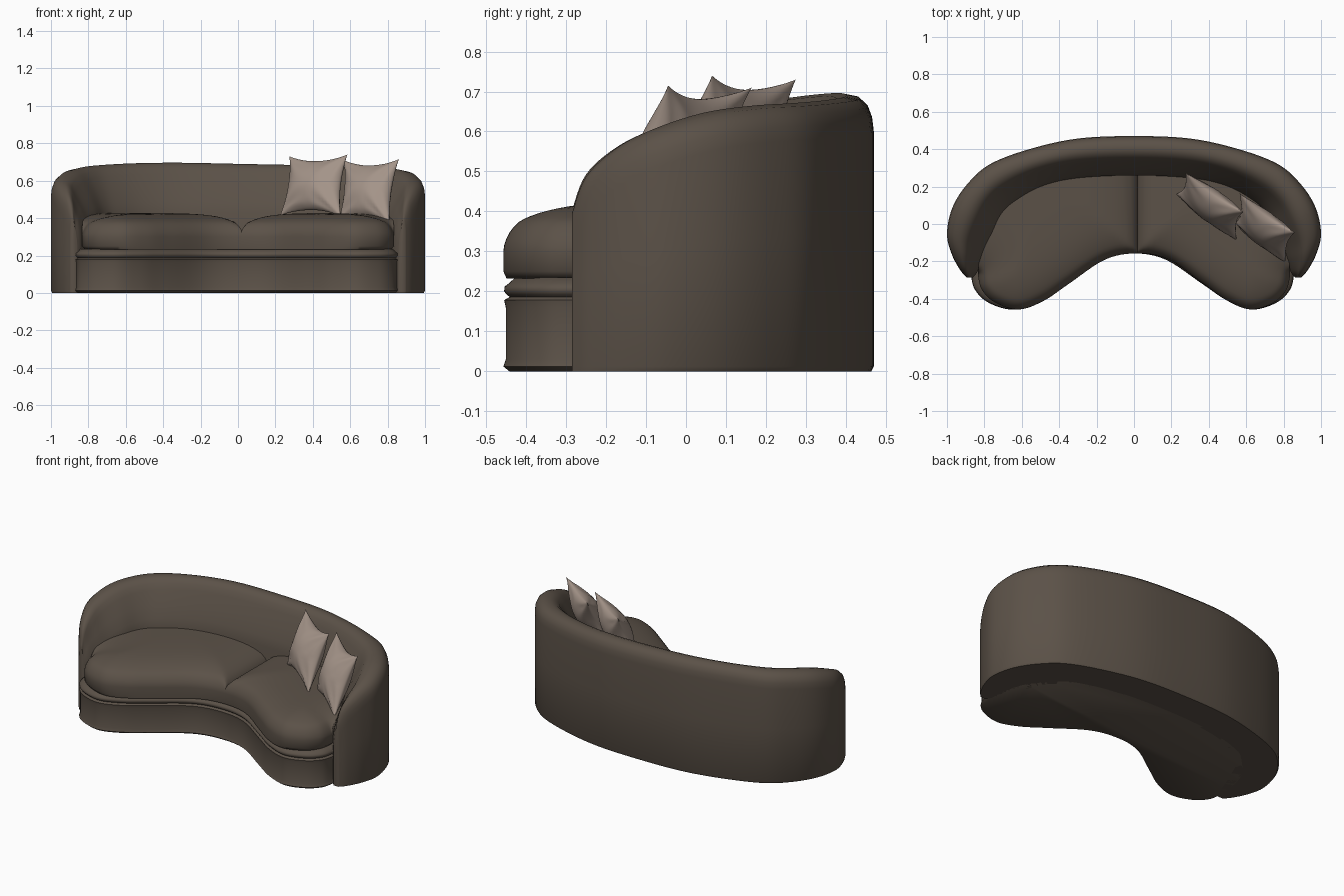
import bpy, bmesh, math
from mathutils import Vector

cube = bpy.data.objects.get("Cube")
if cube:
    bpy.data.objects.remove(cube)


def material(name, rgb):
    m = bpy.data.materials.new(name)
    m.use_nodes = True
    m.diffuse_color = (*rgb, 1)
    m.node_tree.nodes["Principled BSDF"].inputs["Base Color"].default_value = (*rgb, 1)
    return m


fabric = material("brown fabric", (0.105, 0.083, 0.064))
linen = material("beige linen", (0.37, 0.295, 0.248))


def finish(bm, name, mat, angle=50):
    bmesh.ops.remove_doubles(bm, verts=bm.verts, dist=0.0005)
    bmesh.ops.recalc_face_normals(bm, faces=bm.faces)
    me = bpy.data.meshes.new(name)
    bm.to_mesh(me)
    bm.free()
    ob = bpy.data.objects.new(name, me)
    bpy.context.collection.objects.link(ob)
    me.materials.append(mat)
    bpy.ops.object.select_all(action="DESELECT")
    ob.select_set(True)
    bpy.context.view_layer.objects.active = ob
    bpy.ops.object.shade_smooth_by_angle(angle=math.radians(angle))
    return ob


def spline(pts, n=6):
    """Smooth half curve that starts on the mirror plane x = 0."""
    flip = [-1 if i in (0, 2) else 1 for i in range(len(pts[0]))]
    ext = [tuple(a * f for a, f in zip(pts[1], flip))] + list(pts) + [pts[-1]]
    out = []
    for i in range(1, len(pts)):
        for k in range(n):
            t = k / n
            out.append(tuple(
                b + t / 2 * (c - a + t * (2*a - 5*b + 4*c - d + t * (3*(b - c) + d - a)))
                for a, b, c, d in zip(*ext[i - 1:i + 3])))
    return out + [tuple(pts[-1])]


def loft(rings, name, mat):
    """Join closed rings of equal size and cap both ends."""
    bm = bmesh.new()
    rows = [[bm.verts.new(p) for p in r] for r in rings]
    n = len(rows[0])
    for a, b in zip(rows, rows[1:]):
        for i in range(n):
            j = (i + 1) % n
            bm.faces.new((a[i], a[j], b[j], b[i]))
    bm.faces.new(rows[0])
    bm.faces.new(rows[-1])
    return finish(bm, name, mat)


def offset(loop, dist):
    """Move a clockwise or counter-clockwise 2D loop inward."""
    n = len(loop)
    area = sum(loop[i - 1].cross(loop[i]) for i in range(n))
    out = []
    for i, p in enumerate(loop):
        t = (loop[(i + 1) % n] - loop[i - 1]).normalized()
        out.append(p + Vector((-t.y, t.x)) * math.copysign(dist, area))
    return out


# Seat half outline: front edge and hidden back edge, centre to tip
front = spline([(0, -.157), (.17, -.19), (.36, -.32), (.49, -.41),
                (.62, -.457), (.745, -.42), (.815, -.35), (.835, -.27)])
back = spline([(0, .29), (.25, .28), (.42, .25), (.6, .19),
               (.7, .1), (.78, 0), (.82, -.12), (.835, -.27)])

# Base with a welt around its top
half = [Vector((x * 1.035, y)) for x, y in front + back[-2::-1]]
outline = half + [Vector((-p.x, p.y)) for p in half[-2:0:-1]]
base_profile = [(.015, 0), (0, .012), (-.006, .03), (-.006, .16), (.002, .178),
                (.016, .186), (.008, .192), (.002, .2), (.003, .212), (.014, .22), (.03, .235)]
loft([[(p.x - .008, p.y, z) for p in offset(outline, d)] for d, z in base_profile],
     "seat_base", fabric)


# Two crowned seat cushions
def cushion(side, name, rows=22):
    edge = [Vector(p) for p in front]

    def height(p):
        d = min((p - a).length if (b - a).length == 0 else
                (p - (a + (b - a) * max(0, min(1, (p - a).dot(b - a) / (b - a).length_squared)))).length
                for a, b in zip(edge, edge[1:]))
        d = min(d, p.x + .008)
        lip = math.sqrt(1 - (1 - min(d / .05, 1)) ** 2)
        return .30 + .05 * lip + .078 * (1 - math.exp(-d / .1))

    bm = bmesh.new()
    grid = []
    stations = list(zip(front, back))
    # Extra columns next to the split round it off
    extra = [tuple(tuple(a + (b - a) * f for a, b in zip(p, q))
                   for p, q in zip(stations[0], stations[1])) for f in (.15, .4)]
    for f, b in stations[:1] + extra + stations[1:]:
        f, b = Vector(f), Vector(b)
        col = []
        for k in range(rows + 1):
            p = f.lerp(b, (k / rows) ** 1.8)
            x = side * p.x + .02 * (1 - p.x / .84)
            col.append(bm.verts.new((x, p.y, height(p))))
        grid.append(col)
    for a, b in zip(grid, grid[1:]):
        for k in range(rows):
            bm.faces.new((a[k], a[k + 1], b[k + 1], b[k]))
    bmesh.ops.remove_doubles(bm, verts=bm.verts, dist=.0005)
    # Side walls and the tucked lower edge
    for z, s in ((.25, 1), (.232, .98)):
        rim = [e for e in bm.edges if e.is_boundary]
        new = bmesh.ops.extrude_edge_only(bm, edges=rim)["geom"]
        for v in new:
            if isinstance(v, bmesh.types.BMVert):
                v.co = (v.co.x * s, (v.co.y + .05) * s - .05, z)
    bmesh.ops.holes_fill(bm, edges=[e for e in bm.edges if e.is_boundary], sides=0)
    finish(bm, name, fabric, 60)


cushion(1, "left_seat_cushion")
cushion(-1, "right_seat_cushion")

# Wraparound back and arms: outer x, y, inner x, y, height
stations = spline([(0, .47, 0, .26, .69), (.3, .457, .31, .245, .69), (.56, .40, .5, .2, .685),
                   (.77, .32, .64, .12, .677), (.89, .215, .71, .05, .668),
                   (.97, .09, .755, -.05, .648), (1, -.05, .79, -.13, .608),
                   (.975, -.16, .815, -.2, .56), (.93, -.245, .84, -.26, .49),
                   (.895, -.285, .86, -.285, .40)])
stations = [(-a, b, -c, d, h) for a, b, c, d, h in stations[:0:-1]] + stations


def section(ox, oy, ix, iy, h):
    h -= .022 * ox * (1 - ox * ox)
    profile = [(.03, 0), (0, .012), (0, h * .5), (0, h - .09), (.02, h - .055), (.07, h - .027),
               (.17, h - .007), (.33, h), (.45, h - .008), (.55, h - .028), (.63, h - .06),
               (.8, h * .8), (.93, h * .7), (1, h * .62), (1, 0)]
    return [(ox + (ix - ox) * f, oy + (iy - oy) * f, z) for f, z in profile]


loft([section(*s) for s in stations], "back_and_arms", fabric)


# Scatter pillows, spanned between four corners
def pillow(name, tl, tr, br, bl, thick=.075, n=28):
    tl, tr, br, bl = map(Vector, (tl, tr, br, bl))
    normal = (tr - tl).cross(tl - bl).normalized()
    bm = bmesh.new()
    for sign in (1, -1):
        grid = []
        for i in range(n + 1):
            row = []
            for j in range(n + 1):
                s, t = (math.sin((k / n - .5) * math.pi) for k in (i, j))
                fill = (1 - s * s) * (1 - t * t)
                # Creases fan out from the corners
                fan = math.atan2(1.1 - abs(t), 1.1 - abs(s))
                crease = .006 * math.sin(9 * fan + 2 * s + t) * abs(s * t) ** .5 * min(1, fill * 4)
                u = (s * (1 - .14 * (1 - t * t)) + 1) / 2
                v = (t * (1 - .2 * (1 - s * s)) + 1) / 2
                p = bl.lerp(br, u).lerp(tl.lerp(tr, u), v)
                row.append(bm.verts.new(p + normal * sign * (thick * fill ** .6 + crease)))
            grid.append(row)
        for a, b in zip(grid, grid[1:]):
            for j in range(n):
                bm.faces.new((a[j], a[j + 1], b[j + 1], b[j]))
    finish(bm, name, linen, 60)


pillow("inner_pillow", (.275, .275, .73), (.585, .065, .74), (.55, -.09, .41), (.225, .16, .415))
pillow("outer_pillow", (.565, .165, .71), (.86, -.045, .715), (.81, -.21, .37), (.54, 0, .39))
